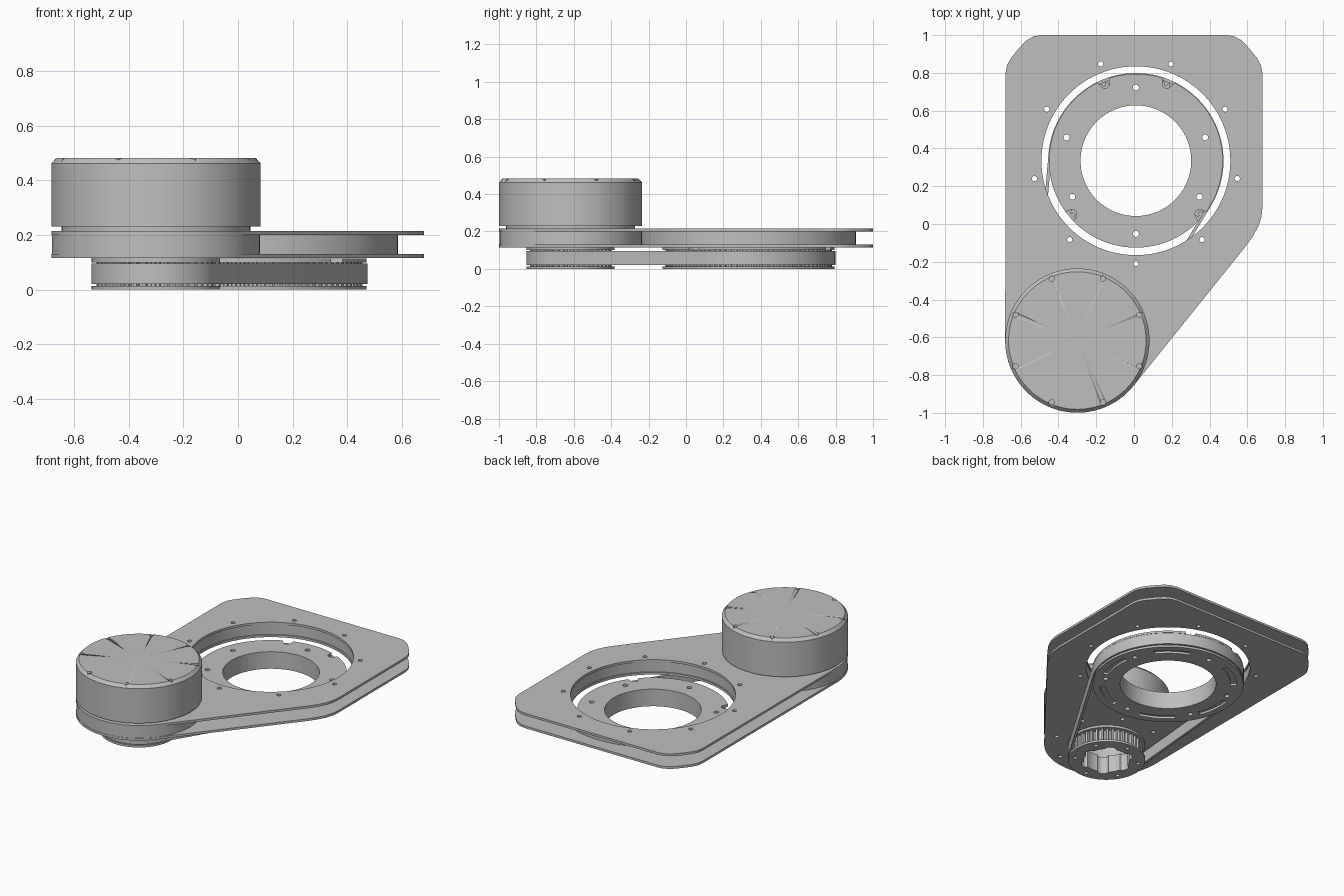
import bpy, bmesh
from math import sin, cos, acos, atan2, hypot, radians, tau

if "Cube" in bpy.data.objects:
    bpy.data.objects.remove(bpy.data.objects["Cube"])

grey = bpy.data.materials.new("machined_grey")
grey.use_nodes = True
grey.diffuse_color = (0.52, 0.52, 0.52, 1)
grey.node_tree.nodes["Principled BSDF"].inputs["Base Color"].default_value = (0.52, 0.52, 0.52, 1)

DRIVE = (-0.30, -0.617)   # motor and small pulley axis
RING = (0.01, 0.335)      # large pulley axis


def finish(name, bm):
    bmesh.ops.remove_doubles(bm, verts=bm.verts, dist=1e-5)
    bmesh.ops.recalc_face_normals(bm, faces=bm.faces)
    mesh = bpy.data.meshes.new(name)
    bm.to_mesh(mesh)
    bm.free()
    mesh.materials.clear()
    mesh.materials.append(grey)
    ob = bpy.data.objects.new(name, mesh)
    bpy.context.collection.objects.link(ob)
    bpy.ops.object.select_all(action='DESELECT')
    ob.select_set(True)
    bpy.context.view_layer.objects.active = ob
    bpy.ops.object.shade_smooth_by_angle(angle=radians(30))
    return ob


def slab(name, loops, z0, z1):
    """Extrude a flat outline; loops nested inside it become holes."""
    curve = bpy.data.curves.new(name, 'CURVE')
    curve.dimensions = '2D'
    curve.fill_mode = 'BOTH'
    curve.extrude = (z1 - z0) / 2
    for loop in loops:
        spline = curve.splines.new('POLY')
        spline.points.add(len(loop) - 1)
        for p, (x, y) in zip(spline.points, loop):
            p.co = (x, y, 0, 1)
        spline.use_cyclic_u = True
    temp = bpy.data.objects.new(name + "_outline", curve)
    bpy.context.collection.objects.link(temp)
    mesh = bpy.data.meshes.new_from_object(temp.evaluated_get(bpy.context.evaluated_depsgraph_get()))
    bm = bmesh.new()
    bm.from_mesh(mesh)
    bpy.data.objects.remove(temp)
    bpy.data.curves.remove(curve)
    bpy.data.meshes.remove(mesh)
    bmesh.ops.translate(bm, verts=bm.verts, vec=(0, 0, (z0 + z1) / 2))
    return finish(name, bm)


def lathe(name, centre, profile, n=96):
    bm = bmesh.new()
    verts = [bm.verts.new((centre[0] + r, centre[1], z)) for r, z in profile]
    edges = [bm.edges.new(pair) for pair in zip(verts, verts[1:])]
    bmesh.ops.spin(bm, geom=verts + edges, cent=(*centre, 0), axis=(0, 0, 1),
                   angle=tau, steps=n, use_duplicate=False)
    return finish(name, bm)


def polar(c, r, a):
    return (c[0] + r * cos(a), c[1] + r * sin(a))


def arc(c, r, a0, a1, n=48):
    return [polar(c, r, a0 + (a1 - a0) * i / n) for i in range(n + 1)]


def circle(c, r, n=96):
    return arc(c, r, 0, tau, n)[:-1]


def holes(c, r, angles, size):
    return [circle(polar(c, r, radians(a)), size, 14) for a in angles]


def gear(c, r, depth, teeth):
    pts = []
    for i in range(teeth):
        for k, rr in ((0, r - depth), (0.4, r - depth), (0.5, r), (0.9, r)):
            pts.append(polar(c, rr, (i + k) * tau / teeth))
    return pts


def scalloped(c, r, depth, angles, half, n=180):
    """Circle whose radius changes by depth around the given angles."""
    pts = []
    for i in range(n):
        a = 360 * i / n
        d = min(abs((a - b + 180) % 360 - 180) for b in angles)
        pts.append(polar(c, r + (depth * (1 - (d / half) ** 2) ** 0.5 if d < half else 0), radians(a)))
    return pts


def slot(c, r, mid, half, width):
    a, b = radians(mid - half), radians(mid + half)
    return arc(c, r + width / 2, a, b, 12) + arc(c, r - width / 2, b, a, 12)


# Mounting plates
outline = arc(DRIVE, 0.382, radians(180), radians(321), 60)
outline += [(0.59, -0.12), (0.63, -0.065), (0.66, -0.01), (0.675, 0.04), (0.68, 0.09)]
corner = [(0.68, 0.8), (0.672, 0.842), (0.65, 0.88), (0.61, 0.93), (0.57, 0.972), (0.53, 0.994), (0.49, 1.0)]
outline += corner + [(-x, y) for x, y in reversed(corner)]
ring_bolts = holes(RING, 0.545, range(-90, 270, 40), 0.014)
motor_bolts = [22.5 + 45 * i for i in range(8)]
slab("lower_plate", [outline, circle(RING, 0.5), circle(DRIVE, 0.17)] + ring_bolts
     + holes(DRIVE, 0.32, motor_bolts, 0.014), 0.115, 0.13)
slab("upper_plate", [outline, circle(RING, 0.5)] + ring_bolts, 0.2, 0.215)

# Spacers between the plates
slab("ring_spacer", [circle(RING, 0.575), circle(RING, 0.508)] + ring_bolts, 0.13, 0.2)
slab("motor_spacer", [circle(DRIVE, 0.38), circle(DRIVE, 0.17)], 0.13, 0.2)

# Motor housing with chamfered rim and screw recesses
motor = lathe("motor_housing", DRIVE, [(0, 0.215), (0.345, 0.215), (0.345, 0.23), (0.382, 0.23),
                                       (0.382, 0.462), (0.364, 0.482), (0, 0.482)])
cutter = slab("screw_cutter", holes(DRIVE, 0.355, motor_bolts, 0.014), 0.45, 0.5)
cutter.hide_render = True
cut = motor.modifiers.new("screw_recesses", 'BOOLEAN')
cut.operation = 'DIFFERENCE'
cut.solver = 'EXACT'
cut.object = cutter
bpy.context.view_layer.objects.active = motor
bpy.ops.object.modifier_apply(modifier=cut.name)
bpy.data.objects.remove(cutter)

# Large pulley: toothed body between two flanges
bore = circle(RING, 0.293)
hub_holes = holes(RING, 0.387, (90, 18.5, 161.5, -29.5, 209.5, -90), 0.016)
slots = [slot(RING, 0.4, a, 16, 0.035) for a in (54, 126, -6, 186, 240, 300)]
slab("large_pulley_lower_flange", [circle(RING, 0.46), bore] + hub_holes + slots, 0, 0.014)
slab("large_pulley_body", [gear(RING, 0.445, 0.015, 90), bore] + hub_holes, 0.014, 0.1)
slab("large_pulley_upper_flange",
     [scalloped(RING, 0.46, -0.045, (68, 112, -40, 220), 4, 360), bore] + hub_holes, 0.1, 0.114)

# Small pulley
small_bore = scalloped(DRIVE, 0.14, 0.022, range(0, 360, 60), 14)
small_holes = holes(DRIVE, 0.195, range(30, 390, 60), 0.013)
slab("small_pulley_lower_flange", [circle(DRIVE, 0.235), small_bore] + small_holes, 0, 0.014)
slab("small_pulley_body", [gear(DRIVE, 0.218, 0.022, 40), small_bore], 0.014, 0.1)
slab("small_pulley_upper_flange", [circle(DRIVE, 0.235), small_bore], 0.1, 0.115)

# Belt wrapped around both pulleys
R_SMALL, R_LARGE, THICK = 0.236, 0.464, 0.016
dx, dy = RING[0] - DRIVE[0], RING[1] - DRIVE[1]
phi = atan2(dy, dx)
wrap = acos((R_SMALL - R_LARGE) / hypot(dx, dy))


def belt_loop(inset):
    return (arc(RING, R_LARGE - inset, phi - wrap, phi + wrap, 72)
            + arc(DRIVE, R_SMALL - inset, phi + wrap, phi + tau - wrap, 48))


slab("drive_belt", [belt_loop(0), belt_loop(THICK)], 0.02, 0.096)
